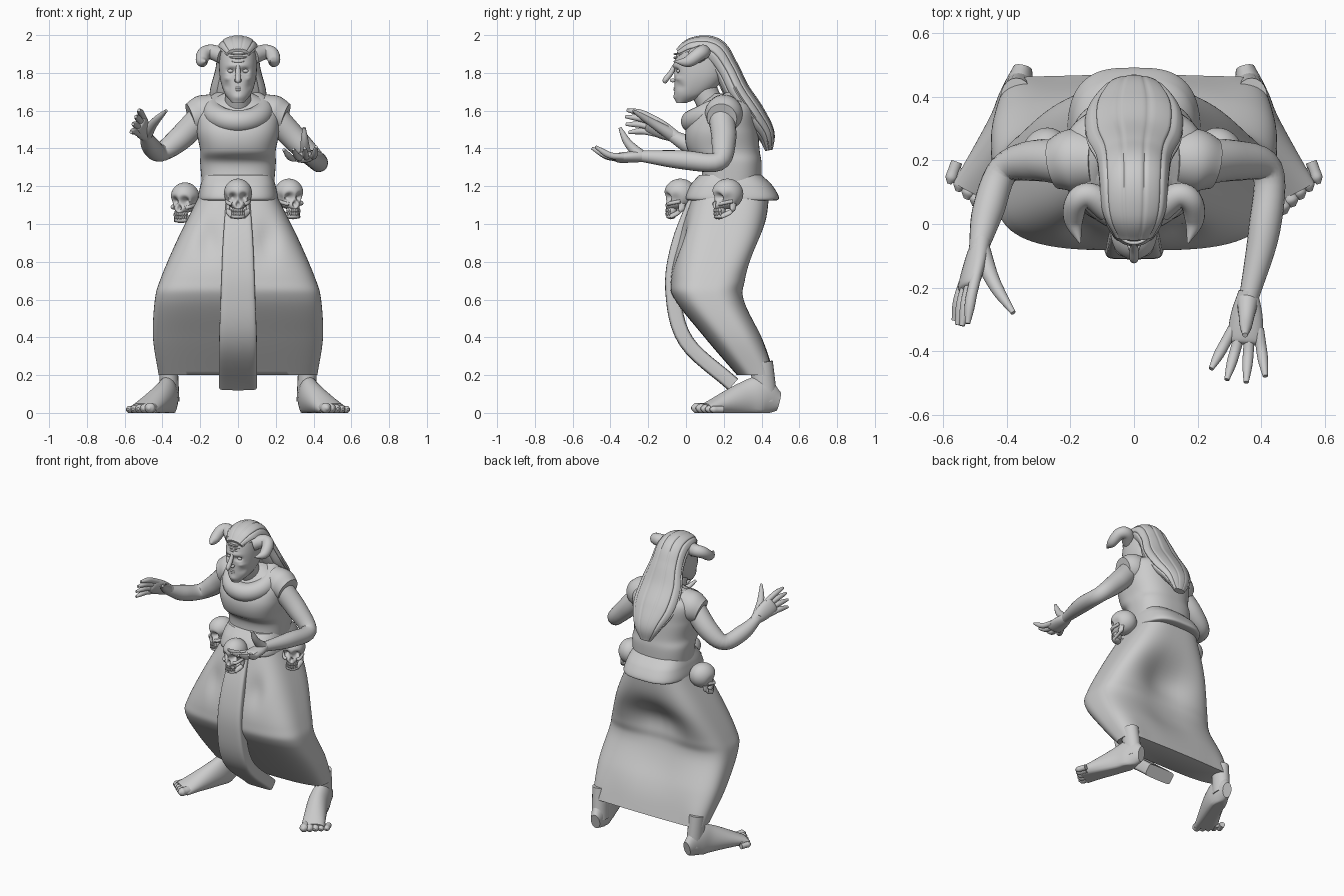
import bpy
import bmesh
from math import sin, cos, pi, exp, radians
from mathutils import Vector, Matrix

if "Cube" in bpy.data.objects:
    bpy.data.objects.remove(bpy.data.objects["Cube"])

AXIS_X, AXIS_Y, AXIS_Z = Vector((1, 0, 0)), Vector((0, 1, 0)), Vector((0, 0, 1))
SIDES = (-1, 1)

clay = bpy.data.materials.new("plain_grey")
clay.use_nodes = True
clay.diffuse_color = (.6, .6, .6, 1)
clay.node_tree.nodes["Principled BSDF"].inputs["Base Color"].default_value = clay.diffuse_color


def finish(name, bm, matrix=Matrix()):
    bmesh.ops.recalc_face_normals(bm, faces=bm.faces)
    mesh = bpy.data.meshes.new(name)
    bm.to_mesh(mesh)
    bm.free()
    mesh.transform(matrix)
    mesh.materials.append(clay)
    for face in mesh.polygons:
        face.use_smooth = True
    mesh.set_sharp_from_angle(angle=radians(50))
    ob = bpy.data.objects.new(name, mesh)
    bpy.context.collection.objects.link(ob)
    return ob


def sample(keys, t):
    """Smooth curve through numbers or vectors, with t from start to end."""
    last = len(keys) - 1
    i = min(int(t * last), last - 1)
    u = t * last - i
    b, c = keys[i], keys[i + 1]
    a = keys[i - 1] if i > 0 else b * 2 - c
    d = keys[i + 2] if i + 2 <= last else c * 2 - b
    return b + ((c - a) * u + (a * 2 - b * 5 + c * 4 - d) * u * u + (b * 3 - a - c * 3 + d) * u ** 3) / 2


def outline(count, power, groove=0):
    """Unit rounded section; groove cuts evenly spaced furrows into it."""
    for i in range(count):
        angle = 2 * pi * i / count
        c, s = cos(angle), sin(angle)
        r = 1 - groove * max(0, cos(10 * angle)) ** 6
        yield (r * abs(c) ** (2 / power) * (1 if c > 0 else -1),
               r * abs(s) ** (2 / power) * (1 if s > 0 else -1))


def loft(name, rings, matrix=Matrix()):
    bm = bmesh.new()
    loops = [[bm.verts.new(point) for point in ring] for ring in rings]
    for lower, upper in zip(loops, loops[1:]):
        for i in range(len(lower)):
            bm.faces.new((lower[i - 1], lower[i], upper[i], upper[i - 1]))
    bm.faces.new(loops[0])
    bm.faces.new(loops[-1])
    return finish(name, bm, matrix)


def stack(name, keys, power=2.5, steps=48, count=96):
    """Level sections given by height, half width, front and back."""
    keys = [Vector(key) for key in keys]
    rings = []
    for step in range(steps + 1):
        z, width, front, back = sample(keys, step / steps)
        rings.append([(width * u, (front + back) / 2 + (back - front) / 2 * v, z)
                      for u, v in outline(count, power)])
    return loft(name, rings)


def tube(name, path, widths, depths=None, side=AXIS_X, power=2, count=20, steps=24, groove=0, matrix=Matrix()):
    """Sweep along a path; widths lie along side, depths across it."""
    path = [Vector(point) for point in path]
    depths = depths or widths
    centres = [sample(path, step / steps) for step in range(steps + 1)]
    rings = []
    for i, centre in enumerate(centres):
        tangent = (centres[min(i + 1, steps)] - centres[max(i - 1, 0)]).normalized()
        across = (side - tangent * side.dot(tangent)).normalized()
        normal = tangent.cross(across)
        width, depth = sample(widths, i / steps), sample(depths, i / steps)
        rings.append([centre + across * u * width + normal * v * depth
                      for u, v in outline(count, power, groove)])
    return loft(name, rings, matrix)


def ball(name, centre, scale, matrix=Matrix(), detail=3):
    bm = bmesh.new()
    bmesh.ops.create_icosphere(bm, subdivisions=detail, radius=1)
    place = Matrix.Translation(centre) @ Matrix.Diagonal((*scale, 1))
    bmesh.ops.transform(bm, matrix=place, verts=bm.verts)
    return finish(name, bm, matrix)


def push(ob, centre, reach, offset):
    """Soft sculpted bump or dent."""
    for v in ob.data.vertices:
        away = v.co - Vector(centre)
        v.co += Vector(offset) * exp(-sum((a / r) ** 2 for a, r in zip(away, reach)))


# skirt draped over bent knees, hollow behind the thighs
skirt = stack("skirt", [(1.16, .2, .04, .44), (.92, .32, -.04, .42), (.71, .41, -.08, .34),
                        (.6, .44, -.06, .32), (.4, .45, .1, .41), (.2, .42, .27, .47)], power=3.3)
push(skirt, (0, .4, .8), (.2, .2, .15), AXIS_Y * -.1)
push(skirt, (0, .4, .5), (.2, .2, .15), AXIS_Y * -.03)
for s in SIDES:
    push(skirt, (s * .15, 0, .9), (.06, .1, .1), AXIS_Y * .03)
    push(skirt, (s * .4, .45, .25), (.1, .1, .15), AXIS_Y * .02)

# flared belt, bodice, cowl and hanging front panel
stack("belt", [(1.26, .18, .07, .4), (1.2, .2, .02, .46), (1.13, .21, 0, .49), (1.13, .17, .08, .4)], power=3)
stack("bodice", [(1.2, .19, .08, .4), (1.32, .2, .08, .4), (1.39, .2, .01, .39), (1.5, .22, 0, .38),
                 (1.62, .21, .07, .36), (1.69, .08, .14, .28)])
bpy.ops.mesh.primitive_torus_add(major_segments=48, minor_segments=20, major_radius=.13, minor_radius=.06,
                                 location=(0, .15, 1.6), rotation=(.45, 0, 0))
cowl = bpy.context.object
cowl.name = "cowl_collar"
cowl.data.materials.append(clay)
bpy.ops.object.shade_smooth()
tube("front_panel", [(0, .06, 1.17), (0, -.04, .9), (0, -.07, .65), (0, 0, .38), (0, .25, .15)],
     (.06, .08, .09, .1, .1), (.03, .04, .04), power=6, count=32)

# neck and head, sculpted with chin, mouth, brow, sockets and cheeks
tube("neck", [(0, .17, 1.55), (0, .1, 1.7), (0, .08, 1.8)], (.07, .07))
head = stack("head", [(1.64, .03, -.05, 0), (1.69, .07, -.06, .12), (1.77, .095, -.06, .2),
                      (1.86, .1, -.06, .22), (1.94, .09, -.03, .21), (1.98, .05, .04, .15)], power=2.3)
push(head, (0, -.07, 1.67), (.03, .03, .02), AXIS_Y * -.01)
push(head, (0, -.07, 1.84), (.07, .03, .01), AXIS_Y * -.01)
for s in SIDES:
    push(head, (s * .04, -.06, 1.81), (.02, .03, .01), AXIS_Y * .03)
    push(head, (s * .06, -.04, 1.77), (.02, .03, .01), AXIS_Y * -.01)
    push(head, (s * .06, -.03, 1.73), (.02, .04, .02), AXIS_Y * .01)
    ball("eye", (s * .04, -.04, 1.81), (.015, .01, .01))
    ball("nostril", (s * .01, -.07, 1.76), (.01, .015, .01))
tube("hooked_nose", [(0, -.06, 1.84), (0, -.08, 1.8), (0, -.11, 1.76), (0, -.1, 1.75)], (.01, .014, .014, .004))


def face_fold(name, z, reach, sag):
    """Thin ridge wrapped around the face."""
    path = [(reach * k, .03 * k * k - .06, z + sag * k * k) for k in (-1, -.5, 0, .5, 1)]
    tube(name, path, (.002, .006, .002), side=AXIS_Z)


for z in (1.71, 1.72):
    face_fold("lip", z, .035, 0)
for z in (1.86, 1.88, 1.9):
    face_fold("brow_wrinkle", z, .06, .005)

# long furrowed hair and curled horns
tube("hair", [(0, -.04, 1.9), (0, .04, 1.93), (0, .14, 1.91), (0, .21, 1.82), (0, .27, 1.7), (0, .35, 1.58),
              (0, .42, 1.48), (0, .44, 1.39)], (.06, .1, .11, .12, .15, .15, .1, .04),
     (.03, .06, .08, .07, .07, .07, .05, .02), count=120, steps=60, groove=.06)
for s in SIDES:
    tube("horn", [(s * .08, .05, 1.89), (s * .14, .09, 1.91), (s * .18, .07, 1.9), (s * .19, .01, 1.86),
                  (s * .17, -.06, 1.86)], (.045, .04, .037, .03, .003), side=AXIS_Z)

# cap sleeves and bent arms
for s in SIDES:
    tube("sleeve", [(s * .12, .2, 1.6), (s * .19, .2, 1.58), (s * .25, .19, 1.56)], (.09, .1, .08),
         side=AXIS_Y, count=32)
ARM = (.07, .065, .05, .05, .03)
tube("left_arm", [(.2, .19, 1.56), (.31, .2, 1.44), (.42, .17, 1.33), (.41, -.02, 1.34), (.36, -.24, 1.36)], ARM)
tube("right_arm", [(-.2, .19, 1.56), (-.31, .2, 1.45), (-.41, .17, 1.38), (-.46, .04, 1.41),
                   (-.49, -.08, 1.47)], ARM)


def hand(name, wrist, knuckles, spread, fan, lift, thumb_tip):
    """Palm, four fingers fanned by angle, and a thumb."""
    wrist, knuckles, thumb_tip, lift = (Vector(p) for p in (wrist, knuckles, thumb_tip, lift))
    spread = Vector(spread).normalized()
    reach = knuckles - wrist
    forward = reach.normalized()
    tube(name + "_palm", [wrist, wrist + reach * .5, knuckles, knuckles + forward * .02],
         (.03, .05, .055, .04), (.03, .03, .025, .01), side=spread)
    for i in range(4):
        angle = (i - 1.8) * fan
        base = knuckles + spread * (i - 1.5) * .027 - forward * .03
        tip = knuckles + (forward * cos(angle) + spread * sin(angle)) * .14 + lift
        tube(name + "_finger", [base, base.lerp(tip, .5) - lift * .3, tip], (.017, .017, .016, .008), side=spread)
    base = wrist + reach * .2
    tube(name + "_thumb", [base, base.lerp(thumb_tip, .5) + forward * .015, thumb_tip],
         (.035, .025, .018, .008), side=spread)


hand("left_hand", (.36, -.21, 1.36), (.35, -.36, 1.35), (1, 0, .1), .45, (0, 0, .06), (.35, -.35, 1.51))
hand("right_hand", (-.48, -.05, 1.46), (-.52, -.19, 1.53), (.4, 0, 1), .3, (.01, -.01, -.03), (-.38, -.28, 1.6))

# bare feet turned outwards, with flat soles
for s in SIDES:
    tube("ankle", [(s * .37, .4, .27), (s * .36, .42, .06)], (.05, .05), (.06, .065))
    foot = tube("foot", [(s * .35, .49, .06), (s * .37, .4, .08), (s * .4, .3, .07), (s * .5, .1, .02)],
                (.03, .055, .065, .075), (.05, .11, .09, .03), count=32)
    for v in foot.data.vertices:
        v.co.z = max(v.co.z, 0)
    forward = Vector((s * .35, -1, 0)) * .07
    for i in range(5):
        size = .026 - .002 * i
        base = Vector((s * (.45 + .027 * i), .1 + .024 * i, size))
        tube("toe", [base, base + forward * .6, base + forward], (size, size, size, size / 3))


def skull(x, y, z, turn):
    """Cranium with sunken sockets and open nose, cheekbones, jaw and teeth."""
    place = Matrix.Translation((x, y, z)) @ Matrix.Rotation(radians(turn), 4, "Z")
    cranium = ball("skull_cranium", (0, 0, .03), (.075, .085, .08), detail=5)
    push(cranium, (0, -.06, -.03), (.045, .04, .03), (0, -.02, -.02))
    push(cranium, (0, -.09, -.025), (.01, .05, .015), AXIS_Y * .035)
    for s in SIDES:
        push(cranium, (s * .03, -.08, .01), (.02, .05, .02), AXIS_Y * .045)
        push(cranium, (s * .08, -.03, 0), (.03, .03, .03), AXIS_X * s * -.014)
        tube("skull_cheekbone", [(s * .03, -.065, -.025), (s * .05, -.05, -.02), (s * .06, 0, -.01)],
             (.01, .01), side=AXIS_Z, matrix=place)
        tube("skull_jaw_side", [(s * .05, .01, -.02), (s * .05, 0, -.06), (s * .03, -.05, -.09)],
             (.018, .014), (.01, .01), side=AXIS_Y + AXIS_Z, matrix=place)
    cranium.data.transform(place)
    ball("skull_chin", (0, -.05, -.09), (.038, .025, .015), place)
    ball("skull_palate", (0, -.045, -.06), (.035, .028, .03), place)
    for i in range(-3, 4):
        for height in (-.058, -.076):
            ball("skull_tooth", (i * .01, .002 * i * i - .074, height), (.006, .006, .01), place, detail=2)


# belt skulls, one at the front and one at each hip
skull(0, -.03, 1.13, 0)
skull(.27, .22, 1.13, 25)
skull(-.28, .22, 1.11, -25)
